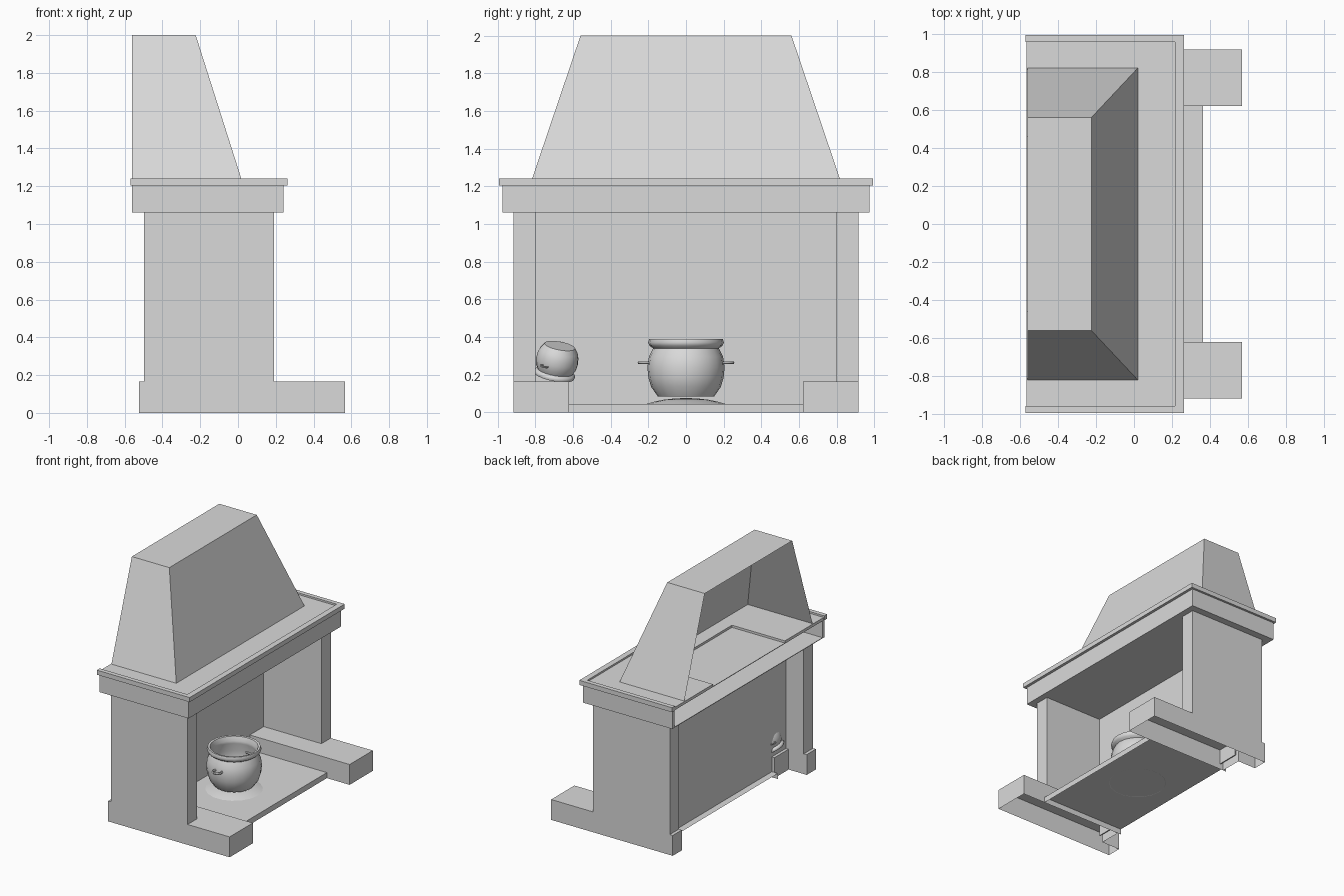
import bpy, bmesh, math
from mathutils import Matrix, Vector

cube = bpy.data.objects.get("Cube")
if cube:
    bpy.data.objects.remove(cube, do_unlink=True)

stone = bpy.data.materials.new("pale_grey")
stone.use_nodes = True
grey = (0.7, 0.7, 0.7, 1)
stone.diffuse_color = grey
stone.node_tree.nodes["Principled BSDF"].inputs["Base Color"].default_value = grey


def finish(name, bm, smooth=False, mirrored=False):
    bmesh.ops.recalc_face_normals(bm, faces=bm.faces)
    mesh = bpy.data.meshes.new(name)
    bm.to_mesh(mesh)
    bm.free()
    mesh.materials.append(stone)
    ob = bpy.data.objects.new(name, mesh)
    bpy.context.collection.objects.link(ob)
    if smooth:
        bpy.ops.object.select_all(action='DESELECT')
        ob.select_set(True)
        bpy.context.view_layer.objects.active = ob
        bpy.ops.object.shade_smooth_by_angle(angle=math.radians(50))
    if mirrored:
        mod = ob.modifiers.new("mirror", 'MIRROR')
        mod.use_axis = (False, True, False)
    return ob


def box(name, x, y, z, open_dirs=(), mirrored=False):
    """Box from ranges; faces pointing along open_dirs are left out."""
    bm = bmesh.new()
    bmesh.ops.create_cube(bm, size=1)
    gone = [f for f in bm.faces if any(f.normal.dot(Vector(d)) > 0.9 for d in open_dirs)]
    bmesh.ops.delete(bm, geom=gone, context='FACES_ONLY')
    for v in bm.verts:
        v.co = Vector([(r[0] + r[1]) / 2 + c * (r[1] - r[0])
                       for r, c in zip((x, y, z), v.co)])
    return finish(name, bm, mirrored=mirrored)


def lathe(bm, profile, sides):
    verts = [bm.verts.new((r, 0, z)) for r, z in profile]
    edges = [bm.edges.new(p) for p in zip(verts, verts[1:])]
    bmesh.ops.spin(bm, geom=verts + edges, axis=(0, 0, 1), cent=(0, 0, 0),
                   angle=math.tau, steps=sides)
    bmesh.ops.remove_doubles(bm, verts=bm.verts, dist=0.0005)


def ring(bm, centre, major, minor, sides=16, tube=6):
    """Flat ring lying in the horizontal plane."""
    rows = []
    for i in range(sides):
        a = math.tau * i / sides
        rows.append([])
        for j in range(tube):
            b = math.tau * j / tube
            r = major + minor * math.cos(b)
            p = Vector((r * math.cos(a), r * math.sin(a), minor * math.sin(b)))
            rows[-1].append(bm.verts.new(p + Vector(centre)))
    for i in range(sides):
        for j in range(tube):
            k, m = (i + 1) % sides, (j + 1) % tube
            bm.faces.new((rows[i][j], rows[k][j], rows[k][m], rows[i][m]))


DOWN, BACK = (0, 0, -1), (-1, 0, 0)

# Side walls
box("side_wall", (-0.497, 0.19), (0.798, 0.917), (0.165, 1.06), [DOWN], True)

# Legs: hollow, open below, stepped around the rear panel
bm = bmesh.new()
plan = [(-0.523, 0.917), (-0.523, 0.8), (-0.36, 0.8), (-0.36, 0.62), (0.567, 0.62), (0.567, 0.917)]
top = [bm.verts.new((x, y, 0.165)) for x, y in plan]
base = [bm.verts.new((x, y, 0)) for x, y in plan]
bm.faces.new(top)
for i in range(len(plan)):
    bm.faces.new((top[i - 1], top[i], base[i], base[i - 1]))
finish("leg", bm, mirrored=True)

# Hearth and rear panel
box("hearth", (-0.39, 0.363), (-0.62, 0.62), (0, 0.045), [DOWN, BACK])
box("rear_panel", (-0.336, -0.328), (-0.798, 0.798), (0.045, 1.06))

# Mantel tray, open at the rear
box("mantel_floor", (-0.56, 0.24), (-0.975, 0.975), (1.06, 1.065))
box("mantel_side", (-0.56, 0.24), (0.95, 0.975), (1.06, 1.21), mirrored=True)
box("mantel_front", (0.21, 0.24), (-0.95, 0.95), (1.06, 1.21))

# Cornice with raised rim and a shallow well under the hood
box("cornice_plate", (-0.565, 0.25), (-0.98, 0.98), (1.205, 1.21))
box("cornice_side_deck", (-0.565, 0.22), (0.46, 0.965), (1.208, 1.228), mirrored=True)
box("cornice_front_deck", (-0.09, 0.22), (-0.46, 0.46), (1.208, 1.228))
box("rim_side", (-0.57, 0.262), (0.957, 0.993), (1.205, 1.242), mirrored=True)
box("rim_front", (0.215, 0.262), (-0.957, 0.957), (1.205, 1.242))

# Tapered hood, a shell open at the rear and below
bm = bmesh.new()
loops = []
for front, half, z in ((0.022, 0.822, 1.226), (-0.224, 0.56, 2.0)):
    loops.append([bm.verts.new((x, y, z)) for x, y in
                  ((-0.56, -half), (front, -half), (front, half), (-0.56, half))])
low, high = loops
for i in range(3):
    bm.faces.new((low[i], low[i + 1], high[i + 1], high[i]))
bm.faces.new(high)
finish("hood", bm)

# Ash mound
bm = bmesh.new()
lathe(bm, [(0.216, 0.044), (0.17, 0.057), (0.12, 0.067), (0.06, 0.074), (0, 0.076)], 18)
mound = finish("ash_mound", bm, True)
mound.location.x = -0.035

# Cooking pots: one on the hearth, a smaller one overturned on a leg
POT = [(0, 0), (0.15, 0), (0.185, 0.05), (0.2, 0.1), (0.205, 0.155), (0.197, 0.21),
       (0.175, 0.255), (0.193, 0.268), (0.202, 0.285), (0.195, 0.305), (0.178, 0.303),
       (0.165, 0.27), (0.165, 0.25), (0.19, 0.18), (0.175, 0.06), (0.14, 0.015), (0, 0.015)]


def pot(name, matrix):
    bm = bmesh.new()
    lathe(bm, POT, 20)
    for side in (-1, 1):
        ring(bm, (0, side * 0.215, 0.178), 0.034, 0.008)
    ob = finish(name, bm, True)
    ob.matrix_world = matrix


pot("cooking_pot", Matrix.Translation((-0.035, 0, 0.085)))
pot("overturned_pot", Matrix.Translation((-0.22, -0.67, 0.353))
    @ Matrix.Rotation(math.radians(16), 4, 'Y')
    @ Matrix.Rotation(math.radians(170), 4, 'X')
    @ Matrix.Rotation(math.radians(-56), 4, 'Z') @ Matrix.Scale(0.55, 4))
